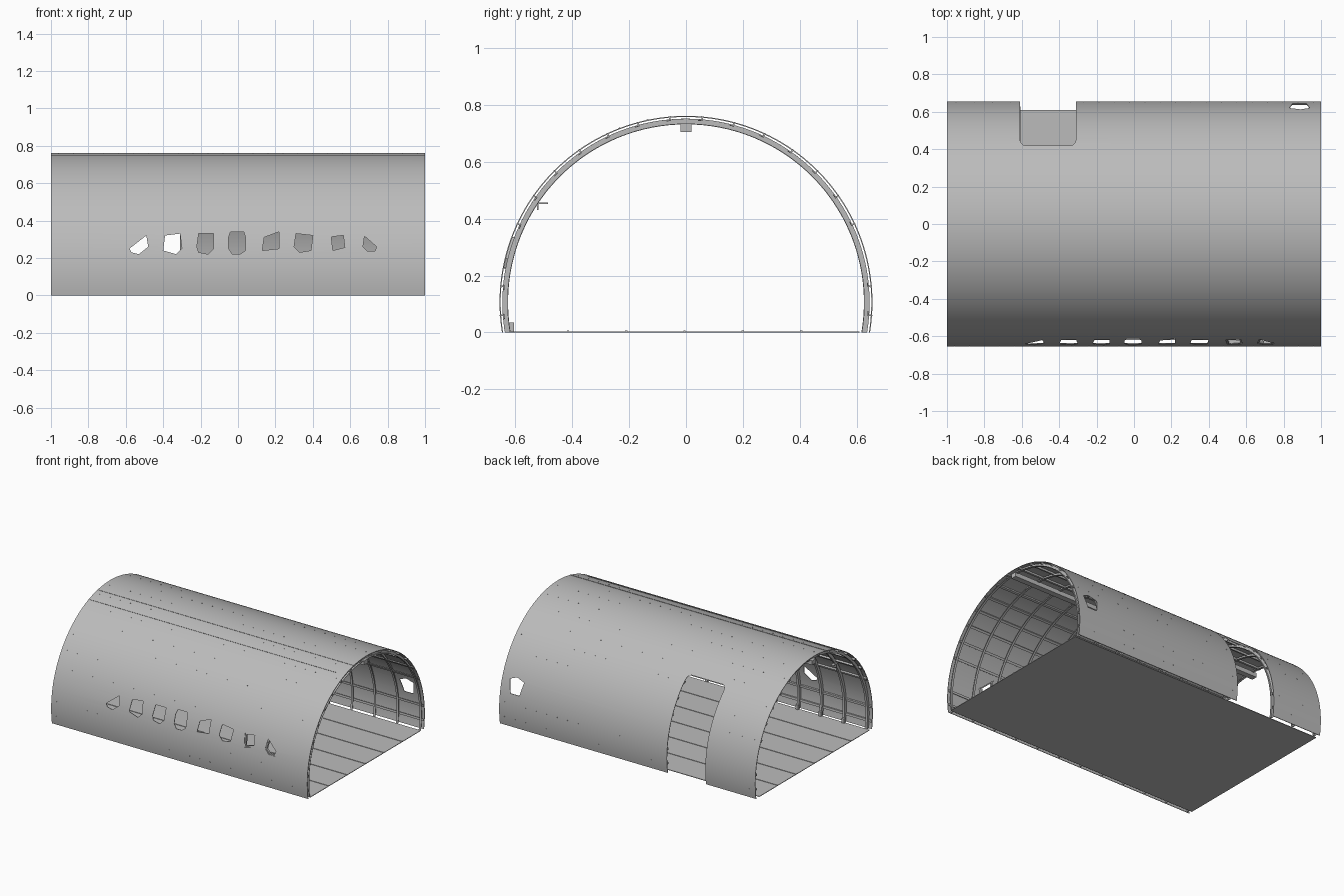
import bpy, bmesh
from math import sin, cos, asin, sqrt, radians, degrees

cube = bpy.data.objects.get("Cube")
if cube:
    bpy.data.objects.remove(cube)

R, CZ = 0.656, 0.106           # skin radius and height of its axis
DOOR = (-0.61, -0.31, 0.61)    # left, right, top
DOOR_ANGLE = degrees(asin((DOOR[2] - CZ) / R)) + 1

grey = bpy.data.materials.new("bare_metal_grey")
grey.use_nodes = True
colour = (0.5, 0.5, 0.5, 1)
grey.diffuse_color = colour
grey.node_tree.nodes["Principled BSDF"].inputs["Base Color"].default_value = colour


def finish(name, bm):
    bmesh.ops.recalc_face_normals(bm, faces=bm.faces)
    mesh = bpy.data.meshes.new(name)
    bm.to_mesh(mesh)
    bm.free()
    mesh.materials.append(grey)
    ob = bpy.data.objects.new(name, mesh)
    bpy.context.collection.objects.link(ob)
    return ob


def floor_angle(r):
    return degrees(asin(-CZ / r))


def sweep(bm, section, start=None, end=None, steps=72):
    """Sweep a closed (x, radius) section round the axis; None ends on the ground."""
    rings = []
    for i in range(steps + 1):
        ring = []
        for x, r in section:
            a0 = floor_angle(r) if start is None else start
            a1 = 180 - floor_angle(r) if end is None else end
            a = radians(a0 + (a1 - a0) * i / steps)
            ring.append(bm.verts.new((x, r * cos(a), CZ + r * sin(a))))
        rings.append(ring)
    n = len(section)
    for p, q in zip(rings, rings[1:]):
        for j in range(n):
            k = (j + 1) % n
            bm.faces.new((p[j], p[k], q[k], q[j]))
    bm.faces.new(rings[0])
    bm.faces.new(rings[-1])


def rect(x0, x1, r0, r1):
    return [(x0, r0), (x1, r0), (x1, r1), (x0, r1)]


def box(bm, x0, x1, y0, y1, z0, z1):
    res = bmesh.ops.create_cube(bm, size=1)
    for v in res["verts"]:
        v.co = ((x0 + x1) / 2 + v.co.x * (x1 - x0),
                (y0 + y1) / 2 + v.co.y * (y1 - y0),
                (z0 + z1) / 2 + v.co.z * (z1 - z0))


def prism(bm, outline, y0, y1):
    """Extrude an (x, z) outline along y."""
    a = [bm.verts.new((x, y0, z)) for x, z in outline]
    b = [bm.verts.new((x, y1, z)) for x, z in outline]
    bm.faces.new(a)
    bm.faces.new(b)
    for i in range(len(a)):
        k = (i + 1) % len(a)
        bm.faces.new((a[i], a[k], b[k], b[i]))


# Window outlines, in hundredths (x, z)
windows = [[(x / 100, z / 100) for x, z in w] for w in (
    [(-58, 25), (-49, 32), (-48, 26), (-53, 22), (-57, 23)],
    [(-39, 32), (-31, 33), (-30, 25), (-33, 22), (-40, 24)],
    [(-21, 33), (-13, 33), (-13, 25), (-16, 22), (-21, 23), (-22, 26)],
    [(-4, 34), (3, 34), (4, 31), (4, 24), (1, 22), (-3, 22), (-5, 25), (-5, 31)],
    [(14, 31), (22, 34), (22, 25), (13, 24)],
    [(31, 33), (40, 32), (39, 24), (33, 23), (30, 26)],
    [(49, 32), (57, 33), (58, 25), (50, 23)],
    [(67, 33), (75, 26), (74, 23), (69, 23), (66, 26)])]
rear_window = [(0.83, 0.32), (0.89, 0.34), (0.94, 0.32), (0.92, 0.23), (0.85, 0.23)]

# Door outline with rounded upper corners
x0, x1, top = DOOR
rad = 0.03
door = [(x0, -0.1), (x1, -0.1)]
for cx, first in ((x1 - rad, 0), (x0 + rad, 90)):
    for i in range(5):
        a = radians(first + i * 22.5)
        door.append((cx + rad * cos(a), top - rad + rad * sin(a)))

# Skin with door and window openings
bm = bmesh.new()
sweep(bm, rect(-1, 1, R - 0.004, R), steps=96)
skin = finish("outer_skin", bm)
bm = bmesh.new()
for w in windows:
    prism(bm, w, -0.8, -0.5)
prism(bm, rear_window, 0.5, 0.8)
prism(bm, door, 0.3, 0.8)
cutter = finish("opening_cutter", bm)
cutter.hide_render = True
mod = skin.modifiers.new("openings", "BOOLEAN")
mod.operation, mod.solver, mod.object = "DIFFERENCE", "EXACT", cutter
bpy.context.view_layer.objects.active = skin
bpy.ops.object.modifier_apply(modifier=mod.name)
bpy.data.objects.remove(cutter)

# Ring frames between the windows, with an inner flange
bm = bmesh.new()
for i in range(-6, 6):
    x = 0.178 * (i + 0.5)
    start = DOOR_ANGLE if x0 < x < x1 else None
    profile = [(x, 0.646), (x, 0.626), (x + 0.016, 0.626), (x + 0.016, 0.629),
               (x + 0.004, 0.629), (x + 0.004, 0.646)]
    sweep(bm, profile, start)
finish("ring_frames", bm)

# Stringers, with a row of rivets over each
stringers, rivets = bmesh.new(), bmesh.new()
for a in [-4, 5] + list(range(25, 160, 10)) + [175, 184]:
    spans = [(-1, x0), (x1, 1)] if a < DOOR_ANGLE else [(-1, 1)]
    for s, e in spans:
        sweep(stringers, rect(s, e, 0.640, 0.653), a - 0.25, a + 0.25, 1)
        sweep(stringers, rect(s, e, 0.640, 0.643), a, a + 1.2, 1)
        count = int((e - s) / 0.08)
        for i in range(count):
            x = s + (i + 0.5) * (e - s) / count
            sweep(rivets, rect(x - 0.002, x + 0.002, R - 0.001, R + 0.001),
                  a - 0.17, a + 0.17, 1)
finish("stringers", stringers)
finish("skin_rivets", rivets)

# Lap seams along the crown
bm = bmesh.new()
for a, end in ((102, 1), (111, 0.93)):
    sweep(bm, rect(-1, end, R - 0.002, R + 0.002), a - 0.25, a + 0.25, 1)
finish("skin_seams", bm)

# Crown beam
bm = bmesh.new()
box(bm, -1, 1, -0.02, 0.02, 0.705, 0.736)
finish("crown_beam", bm)

# Floor and its raised joints
bm = bmesh.new()
box(bm, -1, 1, -0.62, 0.61, 0, 0.004)
finish("floor", bm)
bm = bmesh.new()
for i in range(1, 6):
    y = -0.62 + i * 0.205
    box(bm, -1, 1, y - 0.004, y + 0.004, 0.003, 0.007)
finish("floor_joints", bm)

# Frames of the two trimmed windows
bm = bmesh.new()
for w in windows[-2:]:
    mx = sum(p[0] for p in w) / len(w)
    mz = sum(p[1] for p in w) / len(w)
    loops = []
    for scale, r in ((1.08, 0.653), (0.8, 0.653), (0.8, 0.638), (1.08, 0.638)):
        loop = []
        for x, z in w:
            z = mz + (z - mz) * scale
            y = -sqrt(r * r - (z - CZ) ** 2)
            loop.append(bm.verts.new((mx + (x - mx) * scale, y, z)))
        loops.append(loop)
    for p, q in zip(loops, loops[1:] + loops[:1]):
        for j in range(len(w)):
            k = (j + 1) % len(w)
            bm.faces.new((p[j], p[k], q[k], q[j]))
finish("window_frames", bm)

# Small wall brackets
bm = bmesh.new()
for x in (-0.8, -0.62, -0.44):
    box(bm, x - 0.01, x + 0.01, -0.54, -0.485, 0.452, 0.458)
    box(bm, x - 0.01, x + 0.01, -0.525, -0.519, 0.43, 0.455)
    box(bm, x - 0.01, x + 0.01, -0.625, -0.605, 0.004, 0.035)
finish("wall_brackets", bm)

# Smooth the rolled parts
bpy.ops.object.select_all(action="DESELECT")
for name in ("outer_skin", "ring_frames"):
    bpy.data.objects[name].select_set(True)
bpy.context.view_layer.objects.active = skin
bpy.ops.object.shade_smooth_by_angle()
